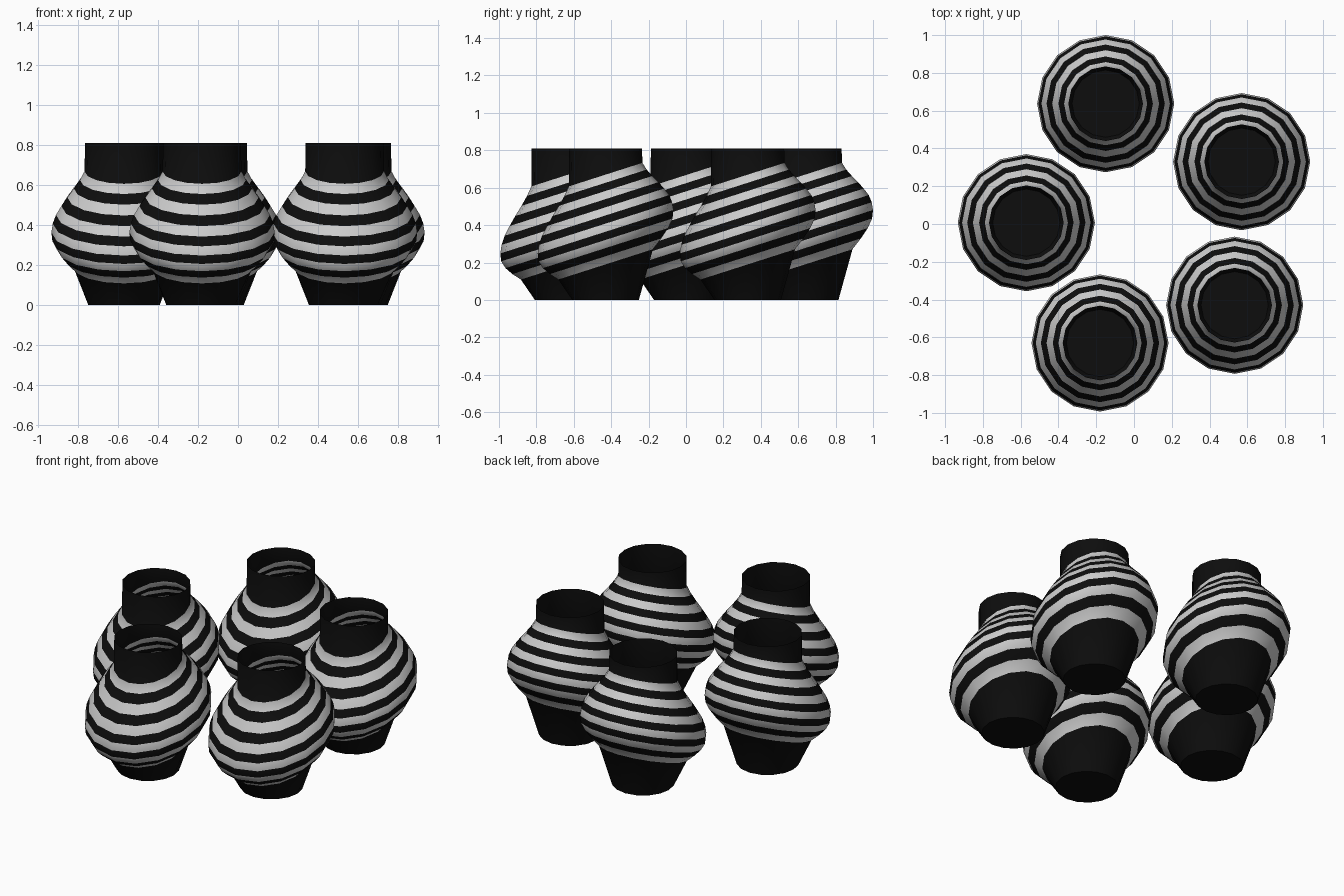
import bpy, bmesh, math

if "Cube" in bpy.data.objects:
    bpy.data.objects.remove(bpy.data.objects["Cube"])

SIDES = 16
TILT = 0.32           # stripes rise towards the back
RADII = [0.253, 0.298, 0.335, 0.358, 0.363, 0.356, 0.34, 0.313, 0.283, 0.25, 0.22, 0.197]
Z_LOW, Z_HIGH, HEIGHT = 0.19, 0.67, 0.81
CENTRES = [(-0.15, 0.637), (0.57, 0.33), (0.533, -0.43), (-0.18, -0.63), (-0.57, 0.007)]


def material(name, value):
    mat = bpy.data.materials.new(name)
    mat.diffuse_color = (value, value, value, 1)
    mat.use_nodes = True
    mat.node_tree.nodes["Principled BSDF"].inputs["Base Color"].default_value = mat.diffuse_color
    return mat


black = material("black_glaze", 0.004)
light = material("light_glaze", 0.7)


def add_ring(bm, r, z, tilt):
    pts = [(r * math.cos(a), r * math.sin(a))
           for a in (2 * math.pi * i / SIDES for i in range(SIDES))]
    return [bm.verts.new((x, y, z + tilt * y)) for x, y in pts]


def vase_mesh():
    bm = bmesh.new()
    # flat foot, tilted body rings, flat rim
    step = (Z_HIGH - Z_LOW) / (len(RADII) - 1)
    rings = [add_ring(bm, 0.178, 0, 0)]
    rings += [add_ring(bm, r, Z_LOW + i * step, TILT) for i, r in enumerate(RADII)]
    rings.append(add_ring(bm, 0.195, HEIGHT, 0))
    bm.faces.new(rings[0][::-1])
    # alternate dark and light bands; foot and neck stay dark
    for row, (a, b) in enumerate(zip(rings, rings[1:])):
        for i in range(SIDES):
            j = (i + 1) % SIDES
            face = bm.faces.new((a[i], a[j], b[j], b[i]))
            face.material_index = row % 2
    mesh = bpy.data.meshes.new("vase")
    bm.to_mesh(mesh)
    bm.free()
    mesh.materials.append(black)
    mesh.materials.append(light)
    return mesh


# five identical open vases in a circle
mesh = vase_mesh()
for n, (x, y) in enumerate(CENTRES):
    vase = bpy.data.objects.new(f"vase_{n + 1}", mesh)
    vase.location = (x, y, 0)
    bpy.context.collection.objects.link(vase)
    vase.select_set(True)
    bpy.context.view_layer.objects.active = vase
bpy.ops.object.shade_smooth_by_angle(angle=math.radians(40))
